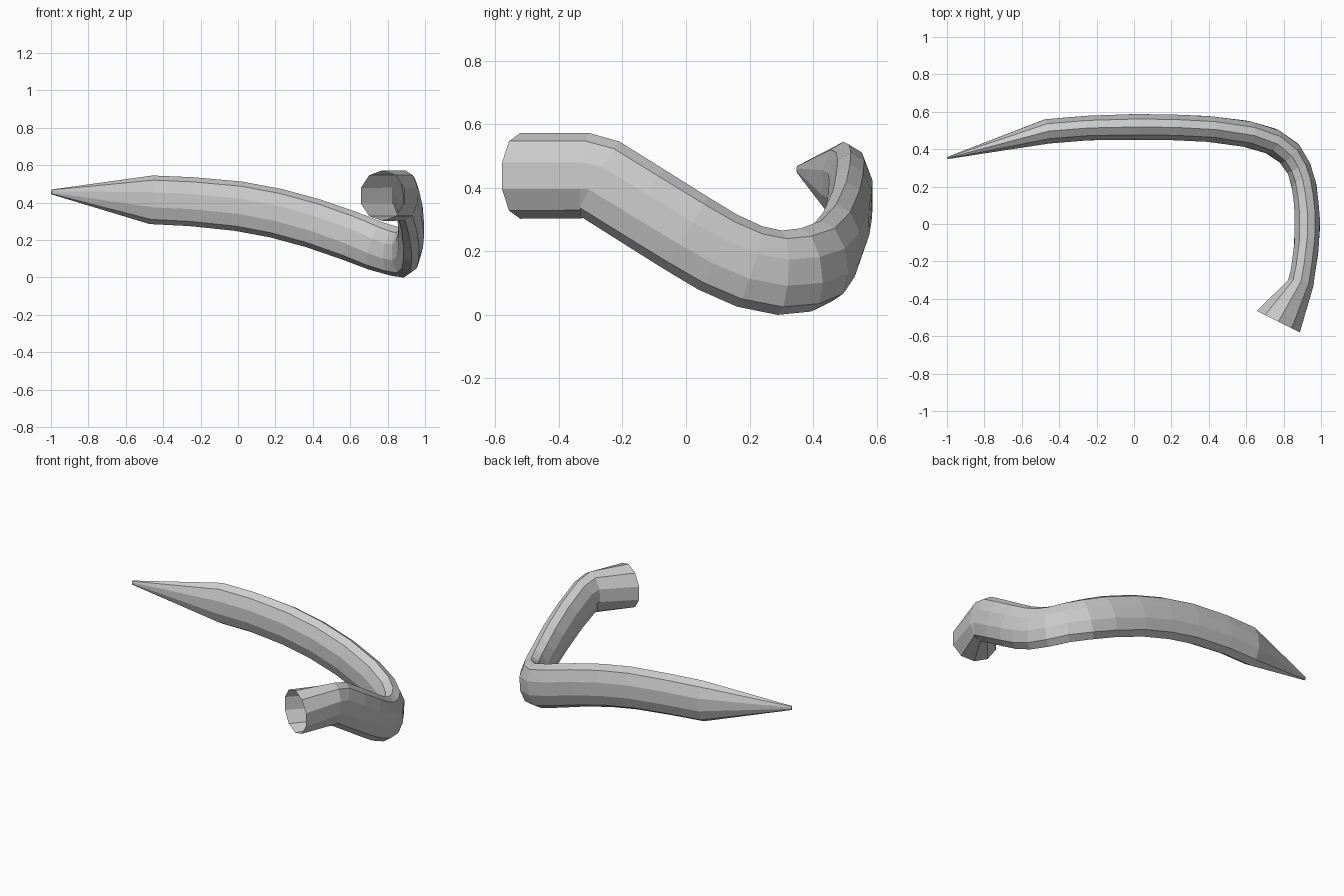
import bpy, bmesh, math
from mathutils import Vector

if "Cube" in bpy.data.objects:
    bpy.data.objects.remove(bpy.data.objects["Cube"])

SIDES = 10
W, H = 0.069, 0.133      # half width and half height of the flattened tube

# Centre line from the pointed tip to the open round mouth: x, y, z, half width, half height
path = [
    (-0.997, 0.353, 0.457, 0.006, 0.013),
    (-0.465, 0.495, 0.415, W, 0.13),
    (-0.25, 0.513, 0.405, W, 0.131),
    (0.0, 0.519, 0.381, W + 0.003, H),
    (0.2, 0.517, 0.344, W + 0.003, H),
    (0.4, 0.508, 0.290, W + 0.003, H),
    (0.6, 0.482, 0.221, W + 0.004, H),
    (0.735, 0.443, 0.169, W + 0.004, H),
    (0.83, 0.378, 0.141, W + 0.004, H),
    (0.883, 0.295, 0.132, W, H),
    (0.91, 0.2, 0.152, W, H),
    (0.922, 0.1, 0.197, W, H),
    (0.927, 0.0, 0.257, W + 0.002, H),
    (0.92, -0.14, 0.345, W, H),
    (0.9, -0.275, 0.43, W, H),
    (0.891, -0.317, 0.438, W + 0.004, 0.135),
    (0.772, -0.522, 0.437, 0.135, 0.135),
]
# Ring directions at the kink and at the mouth
fixed = {14: (-0.13, -0.85, 0.5), 15: (-0.2, -1, 0.08), 16: (-0.12, -0.24, 0)}

pts = [Vector(p[:3]) for p in path]
bm = bmesh.new()
rings = []
for i, (x, y, z, w, h) in enumerate(path):
    t = Vector()
    if i > 0:
        t += (pts[i] - pts[i - 1]).normalized()
    if i < len(pts) - 1:
        t += (pts[i + 1] - pts[i]).normalized()
    t = Vector(fixed.get(i, t)).normalized()
    side = t.cross(Vector((0, 0, 1))).normalized()
    up = side.cross(t)
    ring = []
    for k in range(SIDES):
        a = math.pi / 2 + k * math.tau / SIDES
        ring.append(bm.verts.new(pts[i] + side * w * math.cos(a) + up * h * math.sin(a)))
    rings.append(ring)

# Tube walls, tip closed, mouth left open
for a, b in zip(rings, rings[1:]):
    for k in range(SIDES):
        n = (k + 1) % SIDES
        bm.faces.new((a[k], a[n], b[n], b[k]))
bm.faces.new(rings[0])
bmesh.ops.recalc_face_normals(bm, faces=bm.faces)

mesh = bpy.data.meshes.new("curved_pipe")
bm.to_mesh(mesh)
bm.free()
bpy.context.collection.objects.link(bpy.data.objects.new("curved_pipe", mesh))
